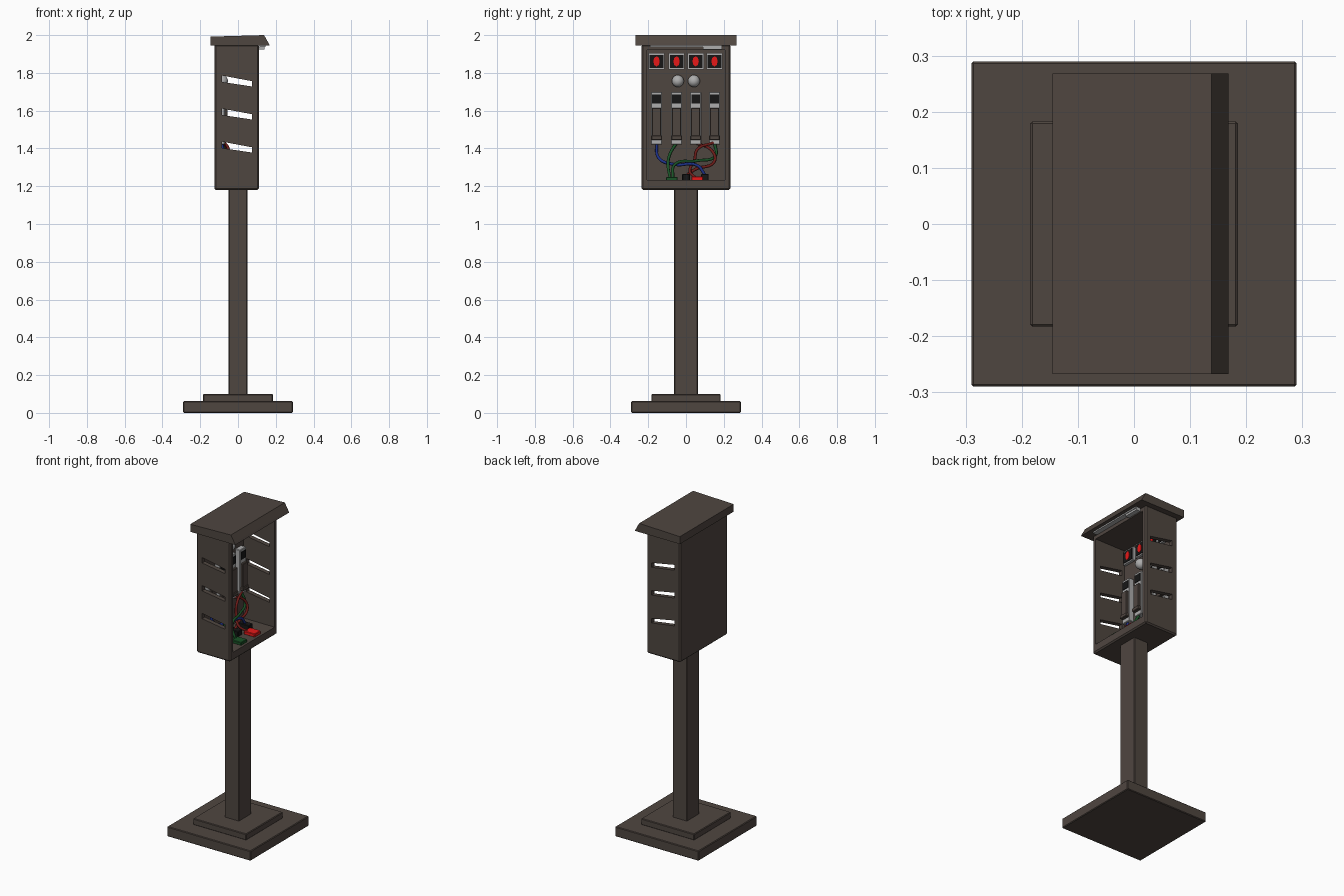
import bpy, bmesh, math
from mathutils import Vector

if "Cube" in bpy.data.objects:
    bpy.data.objects.remove(bpy.data.objects["Cube"])


def mat(name, r, g, b):
    m = bpy.data.materials.new(name)
    m.diffuse_color = (r, g, b, 1)
    m.use_nodes = True
    m.node_tree.nodes["Principled BSDF"].inputs["Base Color"].default_value = m.diffuse_color
    return m


BROWN = mat("brown_metal", 0.078, 0.061, 0.051)
GREY = mat("light_grey", 0.42, 0.42, 0.42)
BLACK = mat("black", 0.008, 0.008, 0.008)
RED = mat("bright_red", 0.85, 0.01, 0.01)
WIRE_RED = mat("dark_red", 0.16, 0.012, 0.01)
GREEN = mat("dark_green", 0.01, 0.085, 0.02)
BLUE = mat("blue", 0.012, 0.03, 0.25)


def finish(name, bm, material, bevel=0):
    bmesh.ops.recalc_face_normals(bm, faces=bm.faces[:])
    me = bpy.data.meshes.new(name)
    bm.to_mesh(me)
    bm.free()
    me.materials.append(material)
    ob = bpy.data.objects.new(name, me)
    bpy.context.collection.objects.link(ob)
    if bevel:
        mod = ob.modifiers.new("bevel", "BEVEL")
        mod.width = bevel
        mod.segments = 1
    return ob


def prism(name, pts, axis, a, b, material, bevel=0):
    """Extrude a 2D outline along an axis: 'y' takes (x, z), 'x' takes (y, z)."""
    bm = bmesh.new()
    put = (lambda p, t: (p[0], t, p[1])) if axis == "y" else (lambda p, t: (t, p[0], p[1]))
    lo = [bm.verts.new(put(p, a)) for p in pts]
    hi = [bm.verts.new(put(p, b)) for p in pts]
    bm.faces.new(lo)
    bm.faces.new(hi)
    n = len(pts)
    for i in range(n):
        bm.faces.new((lo[i], lo[(i + 1) % n], hi[(i + 1) % n], hi[i]))
    return finish(name, bm, material, bevel)


def box(name, x, y, z, material, bevel=0):
    outline = [(x[0], z[0]), (x[1], z[0]), (x[1], z[1]), (x[0], z[1])]
    return prism(name, outline, "y", y[0], y[1], material, bevel)


def wire(name, pts, material):
    cu = bpy.data.curves.new(name, "CURVE")
    cu.dimensions = "3D"
    cu.bevel_depth = 0.008
    cu.bevel_resolution = 1
    cu.resolution_u = 6
    cu.use_fill_caps = True
    sp = cu.splines.new("BEZIER")
    sp.bezier_points.add(len(pts) - 1)
    for bp, p in zip(sp.bezier_points, pts):
        bp.co = p
        bp.handle_left_type = bp.handle_right_type = "AUTO"
    cu.materials.append(material)
    ob = bpy.data.objects.new(name, cu)
    bpy.context.collection.objects.link(ob)


# Stepped base and post
box("base_plate", (-0.29, 0.29), (-0.29, 0.29), (0, 0.062), BROWN, 0.004)
box("base_step", (-0.185, 0.185), (-0.183, 0.183), (0.06, 0.10), BROWN, 0.004)
box("post", (-0.05, 0.05), (-0.063, 0.063), (0.09, 1.20), BROWN, 0.004)

# Cabinet shell, open on +x, with slanted vent slots through both sides
shell = box("cabinet", (-0.125, 0.11), (-0.235, 0.235), (1.18, 1.95), BROWN, 0.008)
cutters = [box("cavity_cutter", (-0.105, 0.3), (-0.207, 0.207), (1.232, 1.92), BROWN)]
for i, z in enumerate((1.77, 1.595, 1.42)):
    slot = [(-0.085, z - 0.018), (0.075, z - 0.042), (0.075, z - 0.014), (-0.085, z + 0.016)]
    cutters.append(prism(f"slot_cutter_{i}", slot, "y", -0.4, 0.4, BROWN))
for c in cutters:
    mod = shell.modifiers.new("cut", "BOOLEAN")
    mod.operation = "DIFFERENCE"
    mod.solver = "EXACT"
    mod.object = c
bpy.context.view_layer.objects.active = shell
for mod in list(shell.modifiers):
    bpy.ops.object.modifier_apply(modifier=mod.name)
for c in cutters:
    bpy.data.objects.remove(c)

# Roof with sloped front lip
roof = [(-0.145, 1.945), (0.168, 1.945), (0.162, 1.957), (0.138, 2.0), (-0.145, 1.992)]
prism("roof", roof, "y", -0.267, 0.268, BROWN)

# Lamp under the roof overhang
box("roof_lamp", (0.115, 0.145), (-0.19, 0.19), (1.937, 1.946), GREY)
box("roof_lamp_end", (0.112, 0.14), (0.09, 0.19), (1.925, 1.938), GREY)

# Displays and switch units, four columns on the back wall
BACK = -0.106
for i, y in enumerate((-0.156, -0.05, 0.051, 0.151)):
    box(f"display_frame_{i}", (BACK, -0.088), (y - 0.043, y + 0.043), (1.818, 1.904), GREY)
    box(f"display_screen_{i}", (-0.09, -0.084), (y - 0.036, y + 0.036), (1.826, 1.896), BLACK)
    digit = [(y + 0.017 * math.cos(a), 1.861 + 0.027 * math.sin(a))
             for a in (math.tau * k / 8 for k in range(8))]
    prism(f"display_light_{i}", digit, "x", -0.086, -0.081, RED)
    box(f"switch_body_{i}", (BACK, -0.07), (y - 0.03, y + 0.03), (1.42, 1.70), GREY, 0.003)
    box(f"switch_window_{i}", (-0.072, -0.066), (y - 0.023, y + 0.023), (1.638, 1.685), BLACK)
    box(f"switch_cover_{i}", (-0.072, -0.055), (y - 0.024, y + 0.024), (1.465, 1.615), BROWN, 0.003)
    box(f"switch_band_{i}", (-0.075, -0.05), (y - 0.028, y + 0.028), (1.445, 1.468), BROWN, 0.003)

# Round knobs
for i, y in enumerate((-0.043, 0.042)):
    bm = bmesh.new()
    bmesh.ops.create_uvsphere(bm, u_segments=16, v_segments=10, radius=0.032)
    bmesh.ops.translate(bm, verts=bm.verts[:], vec=Vector((-0.085, y, 1.757)))
    for f in bm.faces:
        f.smooth = True
    finish(f"knob_{i}", bm, GREY)

# Plugs on the cabinet floor
box("green_plug", (0.02, 0.095), (-0.105, -0.045), (1.23, 1.25), GREEN, 0.003)
box("red_plug", (0.02, 0.095), (0.03, 0.09), (1.23, 1.252), RED, 0.003)
box("black_plug_left", (-0.06, 0.015), (-0.02, 0.02), (1.23, 1.265), BLACK, 0.003)
box("black_plug_right", (-0.06, 0.02), (0.08, 0.12), (1.23, 1.265), BLACK, 0.003)

# Hanging wires
wire("blue_wire", [(-0.085, -0.156, 1.43), (-0.07, -0.145, 1.35), (-0.04, -0.06, 1.315),
                   (-0.02, 0.06, 1.31), (-0.02, 0.10, 1.26)], BLUE)
wire("green_wire_left", [(-0.085, -0.05, 1.43), (-0.06, -0.085, 1.37), (-0.01, -0.095, 1.31),
                         (0.03, -0.085, 1.245)], GREEN)
wire("green_wire_right", [(-0.085, 0.151, 1.43), (-0.06, 0.155, 1.36), (-0.03, 0.06, 1.335),
                          (0, -0.06, 1.315), (0.03, -0.07, 1.245)], GREEN)
wire("red_wire_left", [(-0.085, 0.051, 1.43), (-0.055, 0.14, 1.385), (-0.04, 0.15, 1.33),
                       (-0.03, 0.05, 1.29), (-0.025, 0.0, 1.255)], WIRE_RED)
wire("red_wire_right", [(-0.075, 0.145, 1.43), (-0.05, 0.06, 1.395), (-0.045, 0.045, 1.34),
                        (-0.01, 0.02, 1.28), (0.03, 0.05, 1.245)], WIRE_RED)
